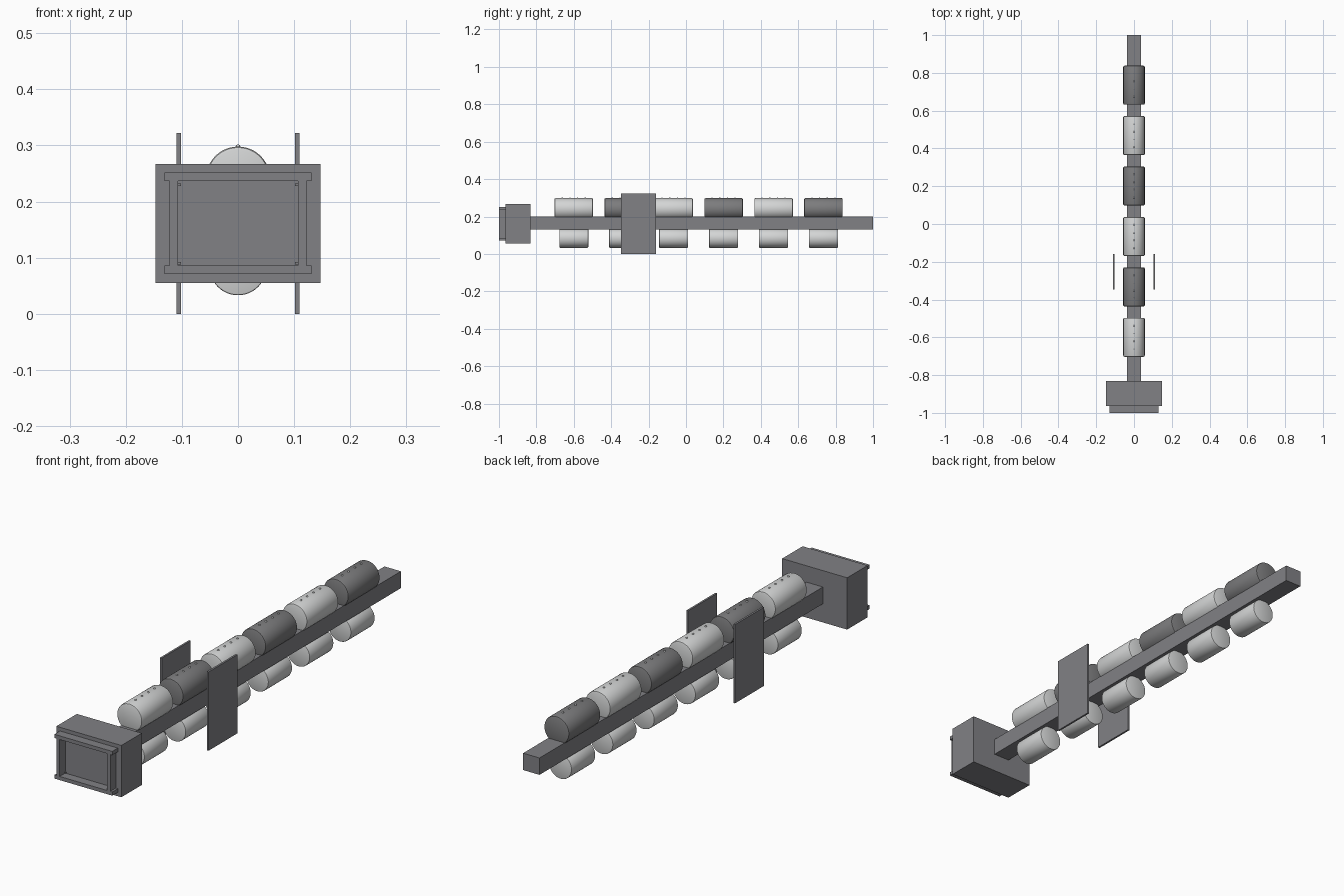
import bpy
from math import radians

cube = bpy.data.objects.get("Cube")
if cube:
    bpy.data.objects.remove(cube, do_unlink=True)


def material(name, rgb):
    m = bpy.data.materials.new(name)
    m.use_nodes = True
    m.diffuse_color = (*rgb, 1)
    m.node_tree.nodes["Principled BSDF"].inputs["Base Color"].default_value = (*rgb, 1)
    return m


hull_grey = material("hull grey", (0.22, 0.22, 0.235))
dark_grey = material("dark tank grey", (0.2, 0.2, 0.205))
light_grey = material("light tank grey", (0.65, 0.66, 0.66))


def box(name, x, y, z, mat=hull_grey):
    """Box from (min, max) pairs on each axis."""
    bpy.ops.mesh.primitive_cube_add(size=1, location=[sum(r) / 2 for r in (x, y, z)])
    ob = bpy.context.object
    ob.name = name
    ob.scale = [r[1] - r[0] for r in (x, y, z)]
    bpy.ops.object.transform_apply(location=False, rotation=False, scale=True)
    ob.data.materials.append(mat)
    return ob


def tank(name, y, z, radius, length, mat, edge):
    """Cylinder along y with softened rims."""
    bpy.ops.mesh.primitive_cylinder_add(vertices=48, radius=radius, depth=length,
                                        location=(0, y, z), rotation=(radians(90), 0, 0))
    ob = bpy.context.object
    ob.name = name
    ob.data.materials.append(mat)
    bevel = ob.modifiers.new("rim", 'BEVEL')
    bevel.width = edge
    bevel.segments = 2
    bevel.limit_method = 'ANGLE'
    bpy.ops.object.modifier_apply(modifier="rim")
    bpy.ops.object.shade_smooth_by_angle(angle=radians(35))


# Spine
box("spine_beam", (-0.037, 0.037), (-0.84, 1), (0.131, 0.2))

# Head block with a raised I-shaped frame around a recessed panel
box("head_block", (-0.147, 0.147), (-0.964, -0.832), (0.055, 0.267))
FRAME = (-1, -0.96)
box("frame_top_bar", (-0.131, 0.131), FRAME, (0.237, 0.252))
box("frame_bottom_bar", (-0.131, 0.131), FRAME, (0.071, 0.086))

for side, label in ((1, "left"), (-1, "right")):
    post = sorted((side * 0.107, side * 0.122))
    box("frame_post_" + label, post, FRAME, (0.08, 0.243))
    # Small corner studs in the recess
    for z, level in ((0.09, "lower"), (0.23, "upper")):
        box(f"stud_{level}_{label}", sorted((side * 0.102, side * 0.107)),
            (-0.97, -0.96), (z - 0.0025, z + 0.0025))
    # Free-standing side panels
    box("side_panel_" + label, sorted((side * 0.102, side * 0.11)),
        (-0.347, -0.16), (0, 0.322))

# Upper and lower rows of tanks
for i in range(6):
    y = -0.6 + i * 0.267
    tank(f"upper_tank_{i + 1}", y, 0.241, 0.057, 0.206,
         dark_grey if i % 2 else light_grey, 0.006)
    tank(f"lower_tank_{i + 1}", y, 0.084, 0.051, 0.155, light_grey, 0.003)
    # Row of rivets along the crest
    for k in range(4):
        bpy.ops.mesh.primitive_uv_sphere_add(segments=12, ring_count=8, radius=0.004,
                                             location=(0, y + (k - 1.5) * 0.041, 0.298))
        rivet = bpy.context.object
        rivet.name = f"rivet_{i + 1}_{k + 1}"
        rivet.data.materials.append(light_grey)
        bpy.ops.object.shade_smooth()
